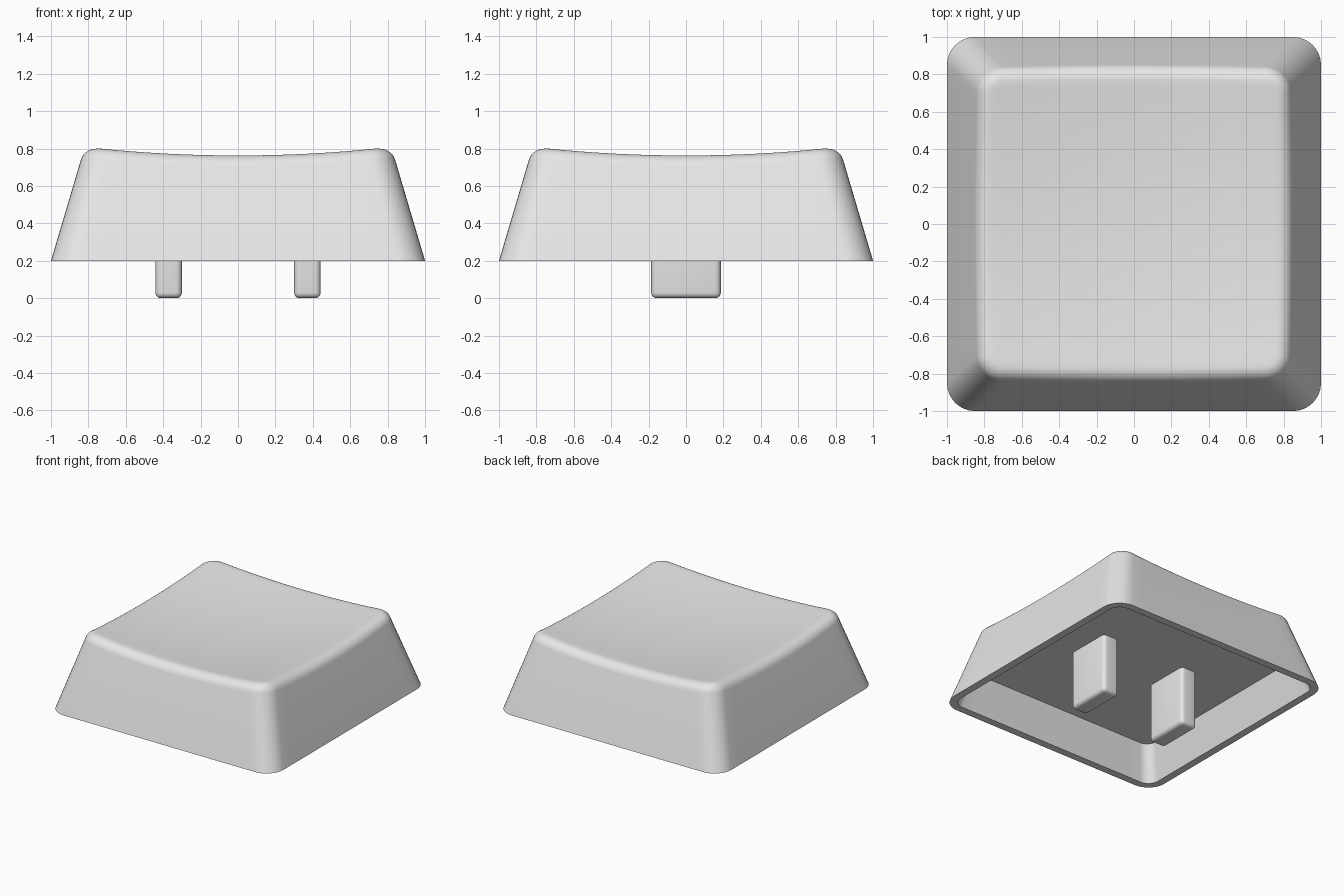
import bpy, bmesh, math

if "Cube" in bpy.data.objects:
    bpy.data.objects.remove(bpy.data.objects["Cube"])

BASE_Z, SLOPE, FILLET = 0.20, 0.296, 0.08
CEILING_Z, WALL = 0.47, 0.06
TILT = math.atan(SLOPE)

grey = bpy.data.materials.new("light grey")
grey.diffuse_color = (0.8, 0.8, 0.8, 1)
grey.use_nodes = True
grey.node_tree.nodes["Principled BSDF"].inputs["Base Color"].default_value = grey.diffuse_color


def dish(x, y):
    """Height of the hollowed top."""
    return 0.722 + 0.07 * (x * x + y * y)


def wall_half(z):
    """Half width of the sloping outer wall."""
    return 1 - SLOPE * (z - BASE_Z)


def wall_radius(half):
    return 0.15 - 0.1 * (1 - half)


# Each perimeter sample is (corner sign x, y, arc angle) or a point along a side
CORNER_STEPS, SIDE_STEPS = 8, 16
samples = []
for q in range(4):
    for i in range(CORNER_STEPS + 1):
        samples.append((q, i / CORNER_STEPS, 0))
    for i in range(1, SIDE_STEPS):
        samples.append((q, 1, i / SIDE_STEPS))


def outline(half, radius, sample):
    """Point on a rounded square."""
    q, arc, side = sample
    a = arc * math.pi / 2
    inner = half - radius
    x = inner + radius * math.cos(a)
    y = inner + radius * math.sin(a)
    x -= 2 * inner * side
    for _ in range(q):
        x, y = -y, x
    return x, y


def column(sample):
    """Points from the ceiling, round the rim, up the wall and over the top."""
    pts = []
    for z in (CEILING_Z, BASE_Z):
        half = wall_half(z) - WALL
        pts.append((*outline(half, wall_radius(half + WALL) - WALL, sample), z))
    pts.append((*outline(1, 0.15, sample), BASE_Z))
    # Rounded upper edge follows the dish height
    edge = dish(*outline(0.763, 0.065, sample))
    zc = edge - FILLET
    hw = wall_half(zc + FILLET * math.sin(TILT))
    hc = hw - FILLET * math.cos(TILT)
    steps = 8
    for i in range(steps + 1):
        a = TILT + (math.pi / 2 - TILT) * i / steps
        half = hc + FILLET * math.cos(a)
        radius = max(0.05, wall_radius(hw) - (hw - half))
        pts.append((*outline(half, radius, sample), zc + FILLET * math.sin(a)))
    # Dished top
    x, y, _ = pts[-1]
    for s in (0.97, 0.9, 0.8, 0.65, 0.5, 0.35, 0.2, 0.08):
        pts.append((x * s, y * s, dish(x * s, y * s)))
    return pts


def finish(bm, name):
    bmesh.ops.recalc_face_normals(bm, faces=bm.faces)
    mesh = bpy.data.meshes.new(name)
    bm.to_mesh(mesh)
    bm.free()
    mesh.materials.append(grey)
    obj = bpy.data.objects.new(name, mesh)
    bpy.context.collection.objects.link(obj)
    return obj


def shade(obj):
    bpy.ops.object.select_all(action='DESELECT')
    obj.select_set(True)
    bpy.context.view_layer.objects.active = obj
    bpy.ops.object.shade_smooth_by_angle(angle=math.radians(35))


# Hollow key cap
bm = bmesh.new()
cols = [[bm.verts.new(p) for p in column(s)] for s in samples]
n = len(cols)
centre = bm.verts.new((0, 0, dish(0, 0)))
for i in range(n):
    a, b = cols[i], cols[(i + 1) % n]
    for j in range(len(a) - 1):
        bm.faces.new((a[j], b[j], b[j + 1], a[j + 1]))
    bm.faces.new((a[-1], b[-1], centre))
bm.faces.new([c[0] for c in reversed(cols)])
shade(finish(bm, "key_cap"))

# Two mounting posts under the ceiling
for side, label in ((-1, "left"), (1, "right")):
    bm = bmesh.new()
    bmesh.ops.create_cube(bm, size=1)
    height = CEILING_Z + 0.06
    for v in bm.verts:
        v.co = (v.co.x * 0.142 + side * 0.371, v.co.y * 0.372, (v.co.z + 0.5) * height)
    bmesh.ops.bevel(bm, geom=bm.edges[:], offset=0.03, segments=5,
                    profile=0.5, affect='EDGES')
    shade(finish(bm, label + "_mounting_post"))
